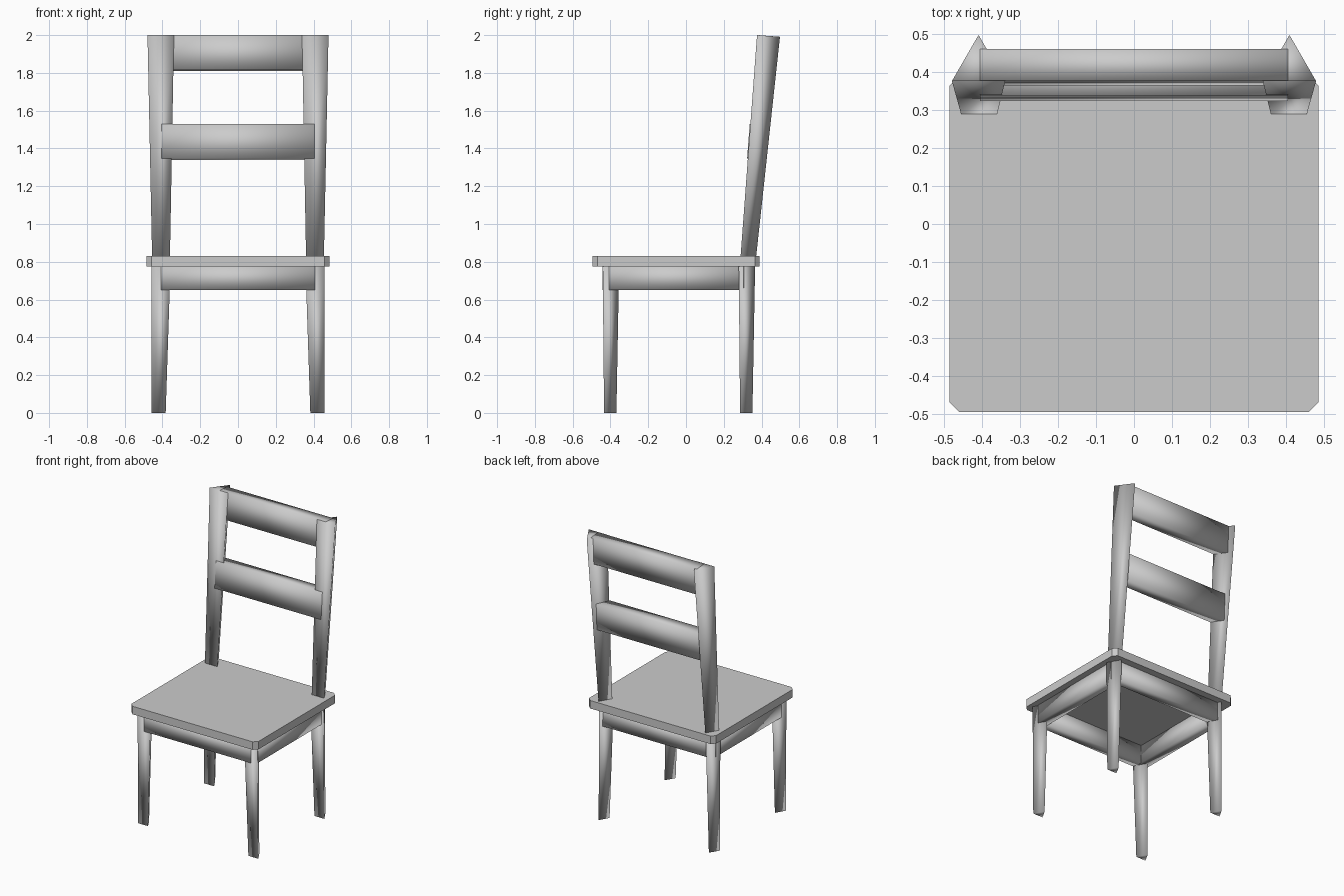
import bpy, bmesh, math

if "Cube" in bpy.data.objects:
    bpy.data.objects.remove(bpy.data.objects["Cube"])

LEAN = 0.0726  # backward slope of the backrest


def finish(name, bm, smooth):
    bmesh.ops.recalc_face_normals(bm, faces=bm.faces)
    for f in bm.faces:
        f.smooth = smooth
    me = bpy.data.meshes.new(name)
    bm.to_mesh(me)
    bm.free()
    ob = bpy.data.objects.new(name, me)
    bpy.context.collection.objects.link(ob)
    return ob


def loft(name, rings, smooth):
    """Skin a list of equal-length point rings and cap both ends."""
    bm = bmesh.new()
    vs = [[bm.verts.new(p) for p in ring] for ring in rings]
    n = len(vs[0])
    for a, b in zip(vs, vs[1:]):
        for i in range(n):
            j = (i + 1) % n
            bm.faces.new((a[i], a[j], b[j], b[i]))
    bm.faces.new(vs[0][::-1])
    bm.faces.new(vs[-1])
    return finish(name, bm, smooth)


def triangle(cx, cy, z, r, slope=0.0):
    """Three-sided section: flat side to the front, point to the back."""
    pts = []
    for k in range(3):
        a = math.radians(90 + 120 * k)
        dy = r * math.sin(a)
        pts.append((cx + r * math.cos(a), cy + dy, z - slope * dy))
    return pts


def box(name, x, y, z, slope=0.0):
    """Box from ranges; slope leans it back, with y given at the top front edge."""
    (x0, x1), (y0, y1), (z0, z1) = x, y, z
    d, h = y1 - y0, z1 - z0
    rings = []
    for px in (x0, x1):
        ring = []
        for v, w in ((0, 0), (d, 0), (d, -h), (0, -h)):
            ring.append((px, y0 + v + slope * w, z1 + w - slope * v))
        rings.append(ring)
    return loft(name, rings, True)


# Seat: slab with clipped corners
sx, sf, sb, c = 0.485, -0.495, 0.39, 0.026
outline = [(-sx + c, sf), (sx - c, sf), (sx, sf + c), (sx, sb - c),
           (sx - c, sb), (-sx + c, sb), (-sx, sb - c), (-sx, sf + c)]
loft("seat", [[(x, y, z) for x, y in outline] for z in (0.775, 0.83)], False)

for s, side in ((-1, "left"), (1, "right")):
    # Tapered legs
    for y, end in ((-0.412, "front"), (0.308, "back")):
        loft(f"{end}_leg_{side}",
             [triangle(s * 0.4205, y, 0.0, 0.0435),
              triangle(s * 0.4075, y, 0.78, 0.058)], True)
    # Leaning back posts, widening upward
    loft(f"back_post_{side}",
         [triangle(s * 0.4075, 0.314, 0.80, 0.054, LEAN),
          triangle(s * 0.409, 0.4165, 1.997, 0.081, LEAN)], True)
    # Side aprons
    xs = sorted((s * 0.375, s * 0.443))
    box(f"side_apron_{side}", xs, (-0.408, 0.308), (0.65, 0.775))

# Front and back aprons
box("front_apron", (-0.408, 0.408), (-0.443, -0.377), (0.65, 0.775))
box("back_apron", (-0.408, 0.408), (0.276, 0.342), (0.65, 0.775))

# Backrest rails
box("top_rail", (-0.405, 0.405), (0.378, 0.46), (1.816, 2.0), LEAN)
box("middle_rail", (-0.405, 0.405), (0.337, 0.419), (1.346, 1.53), LEAN)
